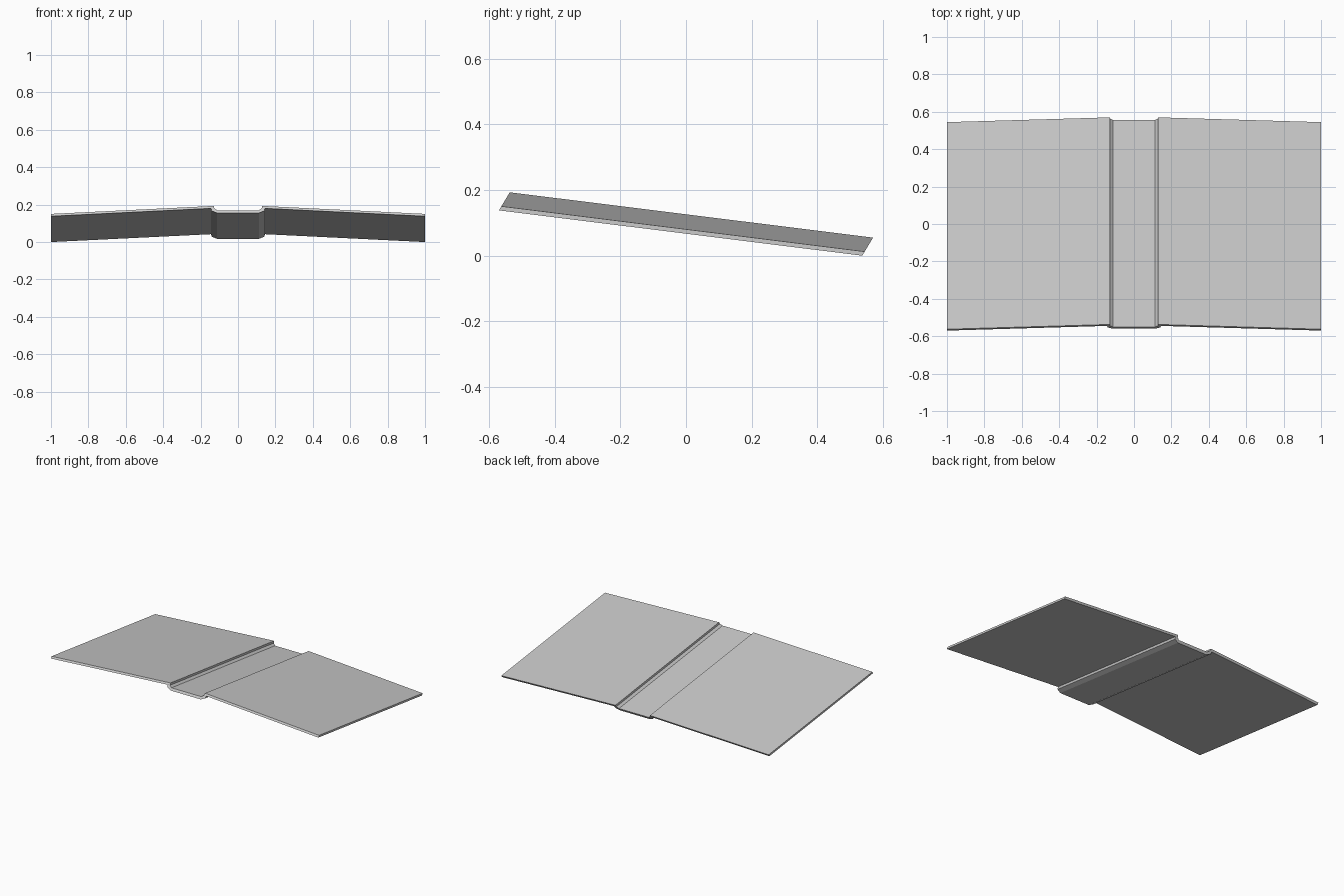
import bpy, bmesh
from mathutils import Vector

if "Cube" in bpy.data.objects:
    bpy.data.objects.remove(bpy.data.objects["Cube"])

# Half cross-section (x, height): wing, step, central channel
top = [(1.0, 0.0125), (0.129, 0.055), (0.127, 0.043), (0.112, 0.032)]
bottom = [(0.112, 0.017), (0.141, 0.029), (0.144, 0.042), (1.0, 0.0)]

# The section leans backwards and is swept down towards the rear
LEAN = 0.6
START = Vector((0, -0.57, 0.138))
SWEEP = Vector((0, 1.107, -0.138))


def mirrored(half):
    return half + [(-x, h) for x, h in reversed(half)]


upper, lower = mirrored(top), mirrored(bottom[::-1])
n = len(upper)

bm = bmesh.new()


def ring(points, t):
    return [bm.verts.new(START + SWEEP * t + Vector((x, LEAN * h, h)))
            for x, h in points]


u0, u1 = ring(upper, 0), ring(upper, 1)
l0, l1 = ring(lower, 0), ring(lower, 1)

# Skins and end caps, strip by strip across the section
for i in range(n - 1):
    j = i + 1
    bm.faces.new((u0[i], u0[j], u1[j], u1[i]))
    bm.faces.new((l0[i], l1[i], l1[j], l0[j]))
    bm.faces.new((u0[i], l0[i], l0[j], u0[j]))
    bm.faces.new((u1[i], u1[j], l1[j], l1[i]))

# Outer side edges
for k in (0, n - 1):
    bm.faces.new((u0[k], u1[k], l1[k], l0[k]))

bmesh.ops.recalc_face_normals(bm, faces=bm.faces)
mesh = bpy.data.meshes.new("channelled_panel")
bm.to_mesh(mesh)
bm.free()
panel = bpy.data.objects.new("channelled_panel", mesh)
bpy.context.collection.objects.link(panel)
